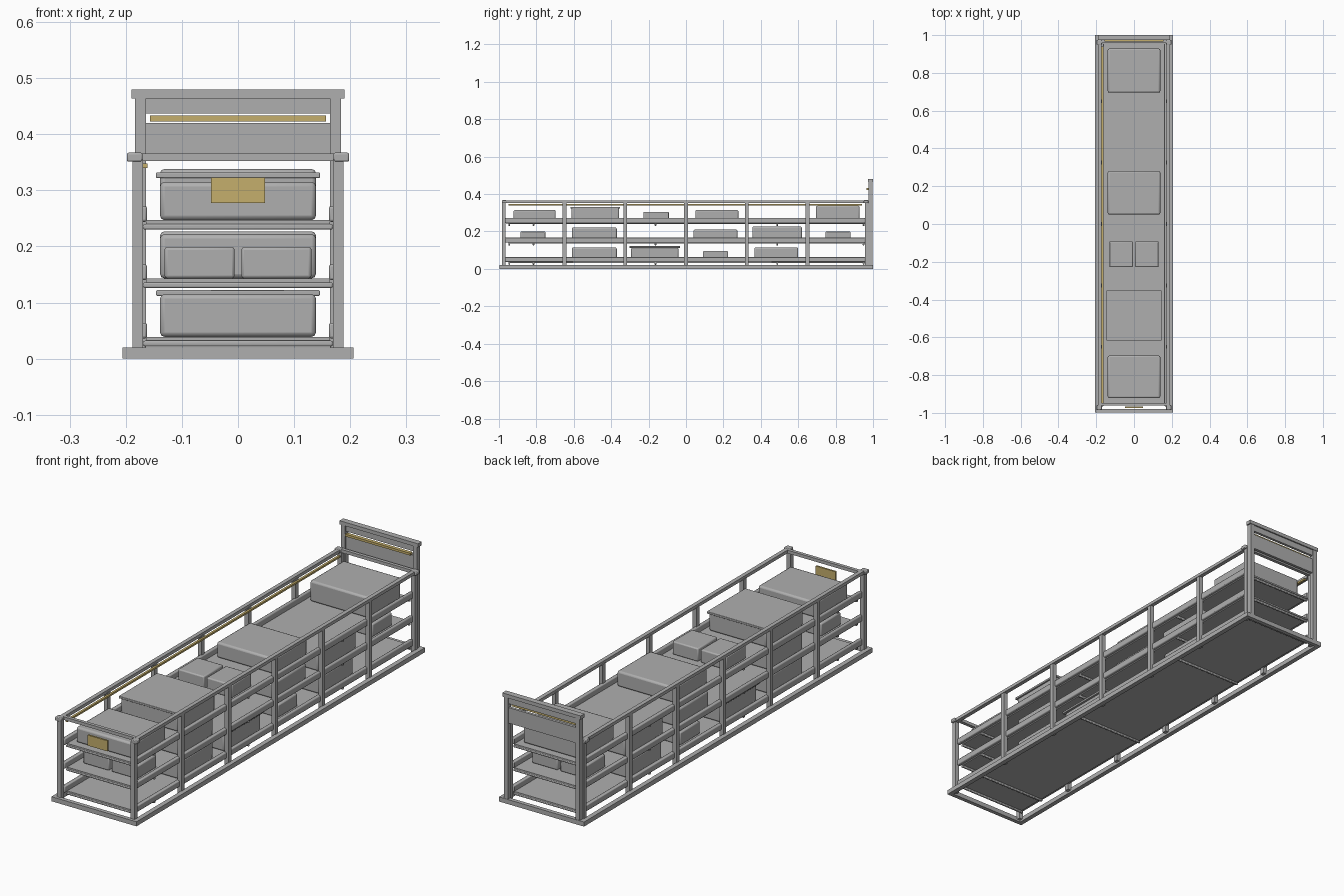
import bpy

def material(name, rgb):
    m = bpy.data.materials.new(name)
    m.diffuse_color = (*rgb, 1)
    return m

GREY = material("grey", (0.43, 0.43, 0.43))
GOLD = material("gold", (0.56, 0.43, 0.15))

def box(name, x, y, z, mat=GREY, bevel=0.0, segments=2):
    """Box from (min, max) ranges, with optional rounded edges."""
    verts = [(a, b, c) for a in x for b in y for c in z]
    faces = [(0, 1, 3, 2), (4, 6, 7, 5), (0, 4, 5, 1),
             (2, 3, 7, 6), (0, 2, 6, 4), (1, 5, 7, 3)]
    me = bpy.data.meshes.new(name)
    me.from_pydata(verts, [], faces)
    me.materials.append(mat)
    ob = bpy.data.objects.new(name, me)
    bpy.context.collection.objects.link(ob)
    if bevel:
        b = ob.modifiers.new("rounding", 'BEVEL')
        b.width, b.segments = bevel, segments
        bpy.context.view_layer.objects.active = ob
        ob.select_set(True)
        bpy.ops.object.shade_smooth_by_angle()
        ob.select_set(False)
    return ob

def pair(name, x, y, z, **kw):
    """The same box on the left and right sides."""
    box(name + "_right", x, y, z, **kw)
    box(name + "_left", (-x[1], -x[0]), y, z, **kw)

# Open base frame
pair("base_side_rail", (0.185, 0.206), (-0.997, 1.0), (0, 0.02))
box("base_front_rail", (-0.185, 0.185), (-0.997, -0.979), (0, 0.02))
box("base_rear_rail", (-0.185, 0.185), (0.982, 1.0), (0, 0.02))

# Upright posts along both sides
for y in (-0.974, -0.65, -0.325, 0, 0.325, 0.65, 0.966):
    pair("post", (0.169, 0.188), (y - 0.01, y + 0.01), (0.008, 0.356))

# Top rails and corner caps
pair("top_side_rail", (0.172, 0.19), (-0.984, 0.974), (0.352, 0.366))
box("top_front_rail", (-0.172, 0.172), (-0.962, -0.947), (0.352, 0.366))
box("top_rear_rail", (-0.172, 0.172), (0.957, 0.972), (0.352, 0.366))
for y in (-0.972, 0.962):
    pair("corner_cap", (0.17, 0.198), (y - 0.013, y + 0.013), (0.351, 0.367), bevel=0.003)

# Three shelves with raised side lips and cross tubes beneath
LEVELS = (0.039, 0.143, 0.247)
for z in LEVELS:
    box("shelf_panel", (-0.164, 0.164), (-0.95, 0.956), (z - 0.007, z))
    pair("shelf_lip", (0.162, 0.178), (-0.966, 0.958), (z - 0.003, z + 0.025), bevel=0.004)
    for y in (-0.945, -0.815, -0.163, 0.488, 0.95):
        box("shelf_cross_tube", (-0.169, 0.169), (y - 0.005, y + 0.005),
            (z - 0.017, z - 0.007), bevel=0.003)

# Storage bins: shelf level, y range, top height
BINS = ((2, -0.922, -0.697, 0.315), (2, 0.05, 0.28, 0.315), (2, 0.695, 0.928, 0.338),
        (2, -0.613, -0.357, 0.33), (1, -0.61, -0.37, 0.222), (1, 0.04, 0.275, 0.21),
        (1, 0.355, 0.62, 0.227), (0, -0.61, -0.37, 0.115), (0, -0.293, -0.04, 0.114),
        (0, 0.365, 0.60, 0.115))
for level, y0, y1, top in BINS:
    box("storage_bin", (-0.139, 0.139), (y0, y1), (LEVELS[level], top), bevel=0.008)

# Overhanging lids
for y, top in (((-0.302, -0.032), 0.122), ((-0.618, -0.352), 0.332)):
    box("bin_lid", (-0.146, 0.146), y, (top - 0.01, top), bevel=0.002)

# Small bins in side-by-side pairs
for level, y0, y1, top in ((2, -0.228, -0.092, 0.305), (1, -0.885, -0.75, 0.199),
                           (1, 0.745, 0.88, 0.199), (0, 0.09, 0.225, 0.095)):
    pair("small_bin", (0.006, 0.131), (y0, y1), (LEVELS[level], top), bevel=0.005)

# Tall rear headboard with a slot
pair("headboard_post", (0.164, 0.184), (0.976, 0.998), (0.008, 0.466))
box("headboard_cap", (-0.19, 0.19), (0.974, 1.0), (0.464, 0.48))
box("headboard_lower_slat", (-0.164, 0.164), (0.982, 0.994), (0.352, 0.42))
box("headboard_upper_slat", (-0.164, 0.164), (0.982, 0.994), (0.437, 0.464))

# Gold trim: headboard bar, inner side strip and front label plate
box("headboard_gold_bar", (-0.157, 0.157), (0.966, 0.982), (0.423, 0.433), GOLD)
box("side_gold_strip", (-0.171, -0.161), (-0.95, 0.94), (0.34, 0.348), GOLD)
box("front_label_plate", (-0.048, 0.048), (-0.973, -0.965), (0.277, 0.323), GOLD)
